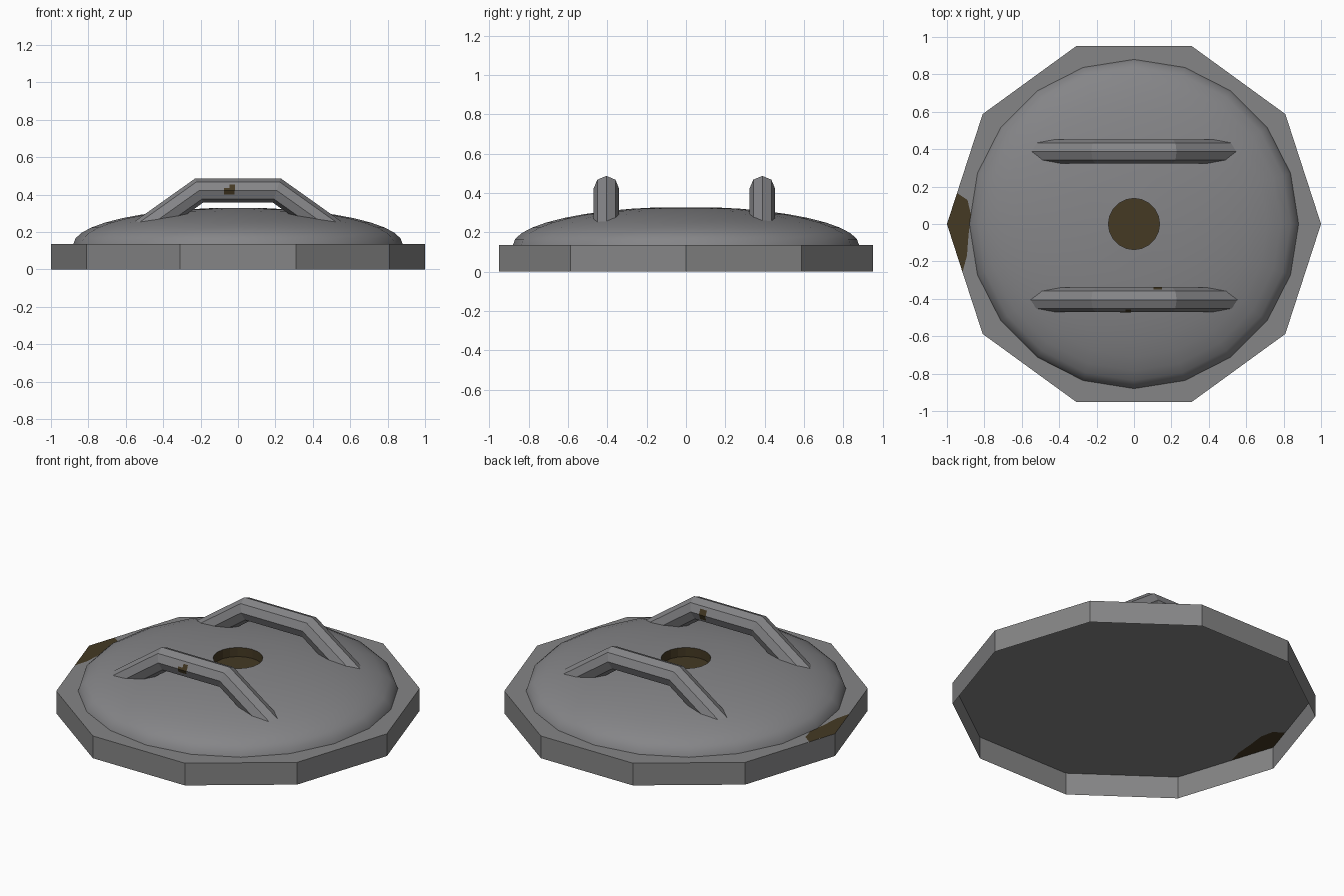
import bpy, bmesh, math

if "Cube" in bpy.data.objects:
    bpy.data.objects.remove(bpy.data.objects["Cube"])


def material(name, rgb):
    m = bpy.data.materials.new(name)
    m.diffuse_color = (*rgb, 1)
    m.use_nodes = True
    m.node_tree.nodes["Principled BSDF"].inputs["Base Color"].default_value = m.diffuse_color
    return m


STEEL = material("grey_steel", (0.235, 0.235, 0.245))
RIM = material("rim_grey", (0.235, 0.235, 0.237))
RUST = material("brown_rust", (0.058, 0.041, 0.017))


def make(name, verts, faces, mats):
    me = bpy.data.meshes.new(name)
    me.from_pydata(verts, [], faces)
    for m in mats:
        me.materials.append(m)
    ob = bpy.data.objects.new(name, me)
    bpy.context.collection.objects.link(ob)
    return ob


def lathe(name, profile, n, mat, smooth=False):
    """Spin (radius, z) points; a final radius of 0 becomes a closing cap."""
    cap = profile[-1][0] == 0
    rings = profile[:-1] if cap else profile
    verts = [(r * math.cos(2 * math.pi * j / n), r * math.sin(2 * math.pi * j / n), z)
             for r, z in rings for j in range(n)]
    faces = [(i * n + j, i * n + (j + 1) % n, (i + 1) * n + (j + 1) % n, (i + 1) * n + j)
             for i in range(len(rings) - 1) for j in range(n)]
    if cap:
        faces.append(tuple(range((len(rings) - 1) * n, len(rings) * n)))
    ob = make(name, verts, faces, [mat])
    for p in ob.data.polygons:
        p.use_smooth = smooth
    return ob


# Ten-sided rim wall, open underneath
RIM_Z = 0.135
lathe("rim_wall", [(1, 0), (1, RIM_Z)], 10, RIM)

# Flat plate on the rim, with a rusty corner on the left
corner = [(math.cos(math.radians(a)), math.sin(math.radians(a))) for a in range(0, 360, 36)]
upper, lower = (-0.946, 0.166), (-0.917, -0.257)
inner = [(-0.89, 0.128), (-0.872, 0.05), (-0.885, -0.06), (-0.893, -0.17)]
pts = corner + [upper] + inner + [lower]
plate = make("rim_plate", [(x, y, RIM_Z) for x, y in pts],
             [(0, 1, 2, 3, 4, 10, 11, 12, 13, 14, 15, 6, 7, 8, 9),
              (10, 5, 15, 14, 13, 12, 11)], [RIM, RUST])
plate.data.polygons[1].material_index = 1

# Smooth shallow dome with a round opening
R, H, HOLE = 0.88, 0.195, 0.137
end = math.acos(HOLE / R)
dome = [(R * math.cos(end * i / 9), RIM_Z + H * math.sin(end * i / 9)) for i in range(10)]
lathe("dome", dome, 20, STEEL, smooth=True)

# Rusty recess in the middle
top = dome[-1][1]
lathe("centre_recess", [(HOLE, top), (HOLE, top - 0.055), (0, top - 0.055)], 20, RUST)

# Bent octagonal handles
HR, BAR_Z = 0.065, 0.422
END_X, BEND_X, SLOPE = 0.535, 0.207, 0.71


def handle(name, y):
    a = math.atan(SLOPE)
    end_z = BAR_Z - SLOPE * (END_X - BEND_X)
    # centre x, z, tilt of the ring plane, mitre stretch
    path = [(-END_X, end_z, a, 1), (-BEND_X, BAR_Z, a / 2, 1 / math.cos(a / 2)),
            (BEND_X, BAR_Z, -a / 2, 1 / math.cos(a / 2)), (END_X, end_z, -a, 1)]
    verts = []
    for cx, cz, t, s in path:
        for k in range(8):
            u = HR * s * math.sin(k * math.pi / 4)
            verts.append((cx - u * math.sin(t), y + HR * math.cos(k * math.pi / 4),
                          cz + u * math.cos(t)))
    faces = [(i * 8 + k, i * 8 + (k + 1) % 8, i * 8 + 8 + (k + 1) % 8, i * 8 + 8 + k)
             for i in range(3) for k in range(8)]
    faces += [tuple(range(8)), tuple(range(24, 32))]
    ob = make(name, verts, faces, [STEEL])
    bm = bmesh.new()
    bm.from_mesh(ob.data)
    bmesh.ops.recalc_face_normals(bm, faces=bm.faces)
    bm.to_mesh(ob.data)
    bm.free()


FRONT_Y = -0.405
handle("front_handle", FRONT_Y)
handle("back_handle", 0.388)


# Small rust spots lying on both sides of the front handle
def spot(name, side, boxes):
    verts, faces = [], []
    for x0, x1, z0, z1 in boxes:
        b = len(verts)
        for x, z in ((x0, z0), (x1, z0), (x1, z1), (x0, z1)):
            off = HR - abs(z - BAR_Z) * math.tan(math.pi / 8) + 0.002
            verts.append((x, FRONT_Y + side * off, z))
        f = (b, b + 1, b + 2, b + 3)
        faces.append(f if side < 0 else f[::-1])
    make(name, verts, faces, [RUST])


spot("rust_spot_front", -1, [(-0.075, -0.02, 0.40, BAR_Z), (-0.075, -0.015, BAR_Z, 0.435),
                             (-0.045, -0.015, 0.435, 0.455)])
spot("rust_spot_inner", 1, [(0.11, 0.15, 0.39, BAR_Z), (0.105, 0.15, BAR_Z, 0.453)])
